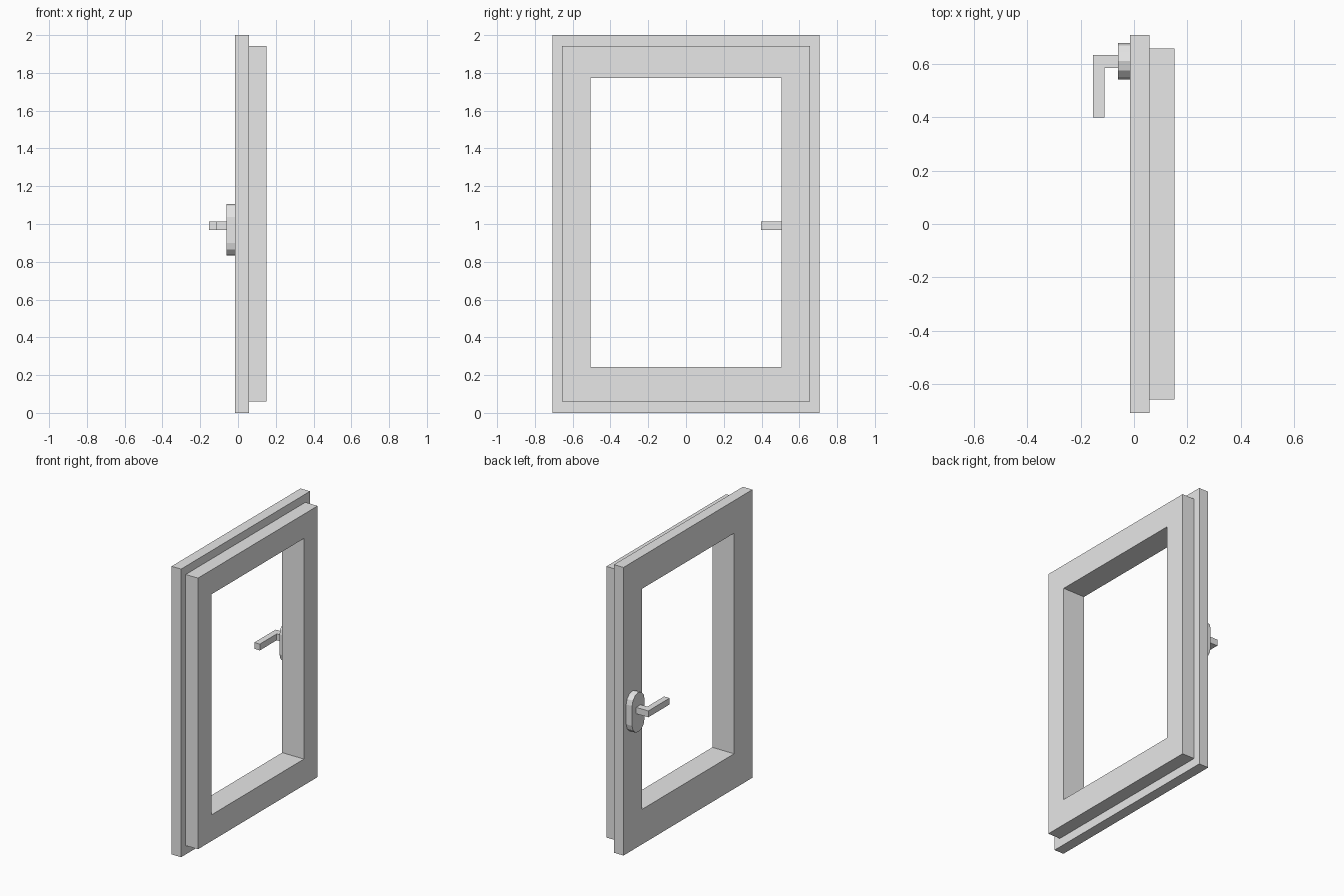
import bpy, bmesh, math

cube = bpy.data.objects.get("Cube")
if cube:
    bpy.data.objects.remove(cube, do_unlink=True)

grey = bpy.data.materials.new("light_grey")
grey.use_nodes = True
grey.diffuse_color = (0.8, 0.8, 0.8, 1)
grey.node_tree.nodes["Principled BSDF"].inputs["Base Color"].default_value = (0.8, 0.8, 0.8, 1)


def finish(name, bm):
    bmesh.ops.recalc_face_normals(bm, faces=bm.faces)
    mesh = bpy.data.meshes.new(name)
    bm.to_mesh(mesh)
    bm.free()
    mesh.materials.append(grey)
    obj = bpy.data.objects.new(name, mesh)
    bpy.context.collection.objects.link(obj)
    return obj


def prism(name, outline, depth):
    """Extrude a flat outline along the depth vector."""
    bm = bmesh.new()
    face = bm.faces.new([bm.verts.new(p) for p in outline])
    ext = bmesh.ops.extrude_face_region(bm, geom=[face])
    verts = [g for g in ext["geom"] if isinstance(g, bmesh.types.BMVert)]
    bmesh.ops.translate(bm, verts=verts, vec=depth)
    return finish(name, bm)


def ring_frame(name, loops):
    """Bridge rectangular loops, given as (x, half width, bottom, top), into a closed frame."""
    bm = bmesh.new()
    rings = [[bm.verts.new((x, y, z)) for y, z in ((-w, lo), (w, lo), (w, hi), (-w, hi))]
             for x, w, lo, hi in loops]
    for i, a in enumerate(rings):
        b = rings[(i + 1) % len(rings)]
        for j in range(4):
            k = (j + 1) % 4
            bm.faces.new((a[j], a[k], b[k], b[j]))
    return finish(name, bm)


# Stepped window frame: wide flange, narrower deep part, straight opening
back, step, front = -0.015, 0.058, 0.152
flange = (0.707, 0.0, 2.0)
sash = (0.656, 0.061, 1.943)
opening = (0.506, 0.243, 1.774)
ring_frame("window_frame", [(back, *opening), (back, *flange), (step, *flange),
                            (step, *sash), (front, *sash), (front, *opening)])

# Handle plate: upright slab with rounded ends
plate_y, plate_z, radius, half_straight = 0.609, 0.969, 0.068, 0.069
plate = []
for end in (1, -1):
    for i in range(7):
        a = math.pi * i / 6
        plate.append((back, plate_y + end * radius * math.cos(a),
                      plate_z + end * (half_straight + radius * math.sin(a))))
prism("handle_plate", plate, (-0.045, 0, 0))

# Handle lever: square bar bent at a right angle
lever = [(-0.06, 0.632), (-0.153, 0.632), (-0.153, 0.398),
         (-0.111, 0.398), (-0.111, 0.583), (-0.06, 0.583)]
prism("handle_lever", [(x, y, 0.968) for x, y in lever], (0, 0, 0.044))
